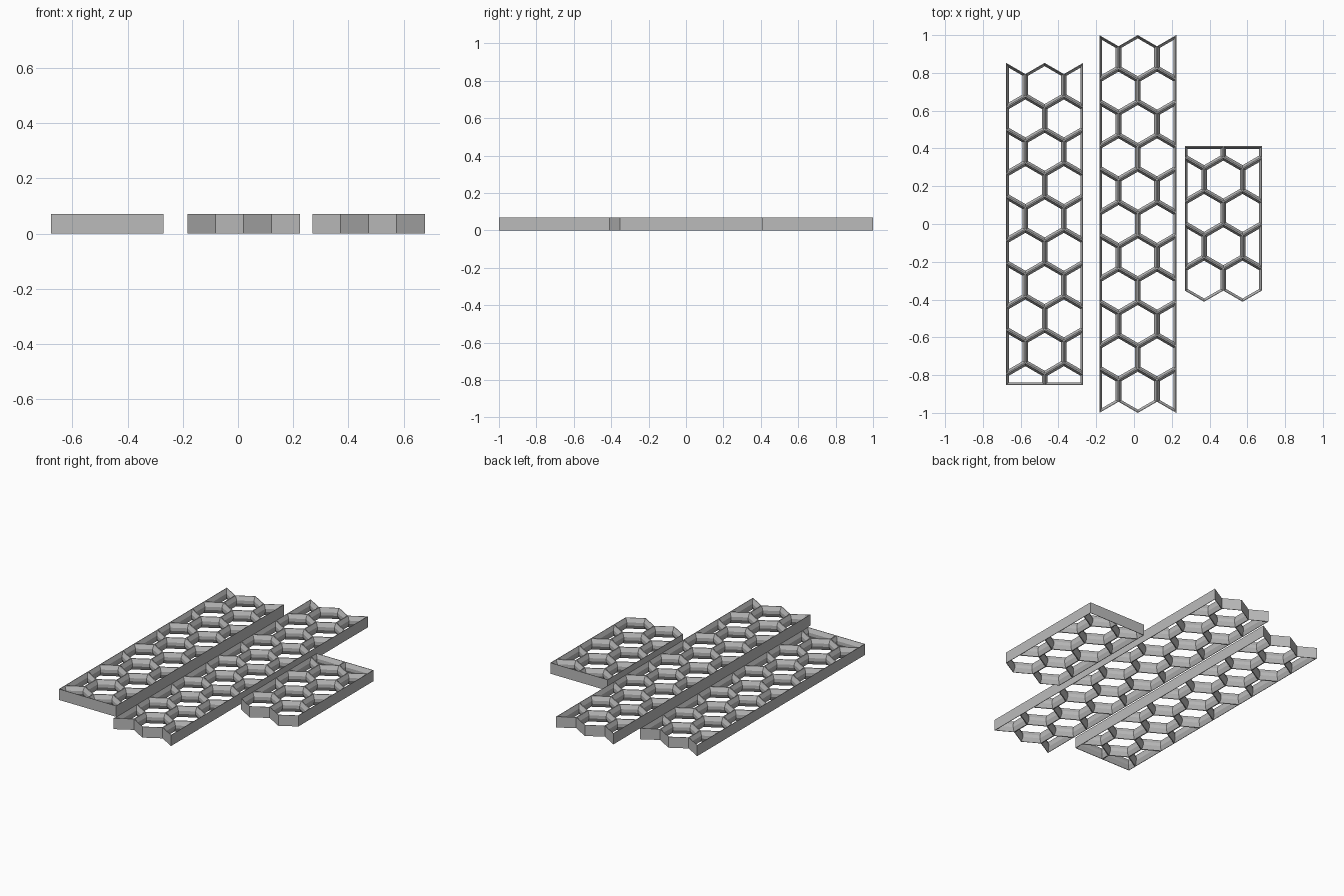
import bpy, bmesh, math
from mathutils import Vector

if "Cube" in bpy.data.objects:
    bpy.data.objects.remove(bpy.data.objects["Cube"])

R = 2 / 17                  # hexagon corner radius
W = R * math.sqrt(3)        # hexagon width across flats
H = 0.07                    # panel height
# wall section: (height, half thickness), ridged at the top and bottom
PROFILE = [(H, 0.003), (H * 0.64, 0.015), (H * 0.36, 0.015), (0, 0.003)]

grey = bpy.data.materials.new("plain grey")
grey.diffuse_color = (0.5, 0.5, 0.5, 1)
grey.use_nodes = True
grey.node_tree.nodes["Principled BSDF"].inputs["Base Color"].default_value = grey.diffuse_color


def clip(poly, axis, limit, sign):
    """Keep the part of a convex polygon on one side of an axis line."""
    out = []
    for a, b in zip(poly, poly[1:] + poly[:1]):
        da, db = sign * (limit - a[axis]), sign * (limit - b[axis])
        if da > -1e-6:
            out.append(a)
        if (da > 1e-6 and db < -1e-6) or (da < -1e-6 and db > 1e-6):
            out.append(a.lerp(b, da / (da - db)))
    return out


def inset(poly, d):
    """Move every side of a counter-clockwise convex polygon inward."""
    out = []
    for i, p in enumerate(poly):
        u = (p - poly[i - 1]).normalized()
        v = (poly[(i + 1) % len(poly)] - p).normalized()
        n1, n2 = Vector((-u.y, u.x)), Vector((-v.y, v.x))
        out.append(p + (n1 + n2) * d / (1 + n1.dot(n2)))
    return out


def panel(name, cx, y_min, y_max, first_y, rows, first_full):
    """Honeycomb strip two cells wide; first_full: one whole cell in the first row."""
    bm = bmesh.new()
    rim = {}
    for r in range(rows):
        y = first_y + r * 1.5 * R
        centred = (r % 2 == 0) == first_full
        for k in ((-1, 0, 1) if centred else (-0.5, 0.5)):
            poly = [Vector((cx + k * W + R * math.cos(math.radians(30 + 60 * i)),
                            y + R * math.sin(math.radians(30 + 60 * i)))) for i in range(6)]
            for axis, limit, sign in ((0, cx + W, 1), (0, cx - W, -1), (1, y_max, 1), (1, y_min, -1)):
                poly = clip(poly, axis, limit, sign)
            n = len(poly)
            # cell boundary, wall section, cell boundary
            loops = [(H, poly)] + [(z, inset(poly, d)) for z, d in PROFILE] + [(0, poly)]
            rings = [[bm.verts.new((p.x, p.y, z)) for p in pts] for z, pts in loops]
            for a, b in zip(rings, rings[1:]):
                for i in range(n):
                    j = (i + 1) % n
                    bm.faces.new((a[i], a[j], b[j], b[i]))
            for i in range(n):
                j = (i + 1) % n
                mid = (poly[i] + poly[j]) / 2
                key = (round(mid.x, 3), round(mid.y, 3))
                rim.setdefault(key, []).append((rings[0][i], rings[-1][i], rings[-1][j], rings[0][j]))
    # outer side faces where no neighbouring cell meets
    for quads in rim.values():
        if len(quads) == 1:
            bm.faces.new(quads[0])
    bmesh.ops.remove_doubles(bm, verts=bm.verts, dist=1e-4)
    bmesh.ops.recalc_face_normals(bm, faces=bm.faces)
    mesh = bpy.data.meshes.new(name)
    bm.to_mesh(mesh)
    bm.free()
    mesh.materials.append(grey)
    bpy.context.collection.objects.link(bpy.data.objects.new(name, mesh))


# long middle strip with both ends open
panel("middle_panel", 0.02, -1, 1, -1 + R, 11, True)
# left strip with a flat front end
panel("left_panel", -0.473, -7.25 * R, 7.25 * R, -7.25 * R, 10, False)
# short right strip with a flat back end
panel("right_panel", 0.473, -3.5 * R, 3.5 * R, -2.5 * R, 5, False)
